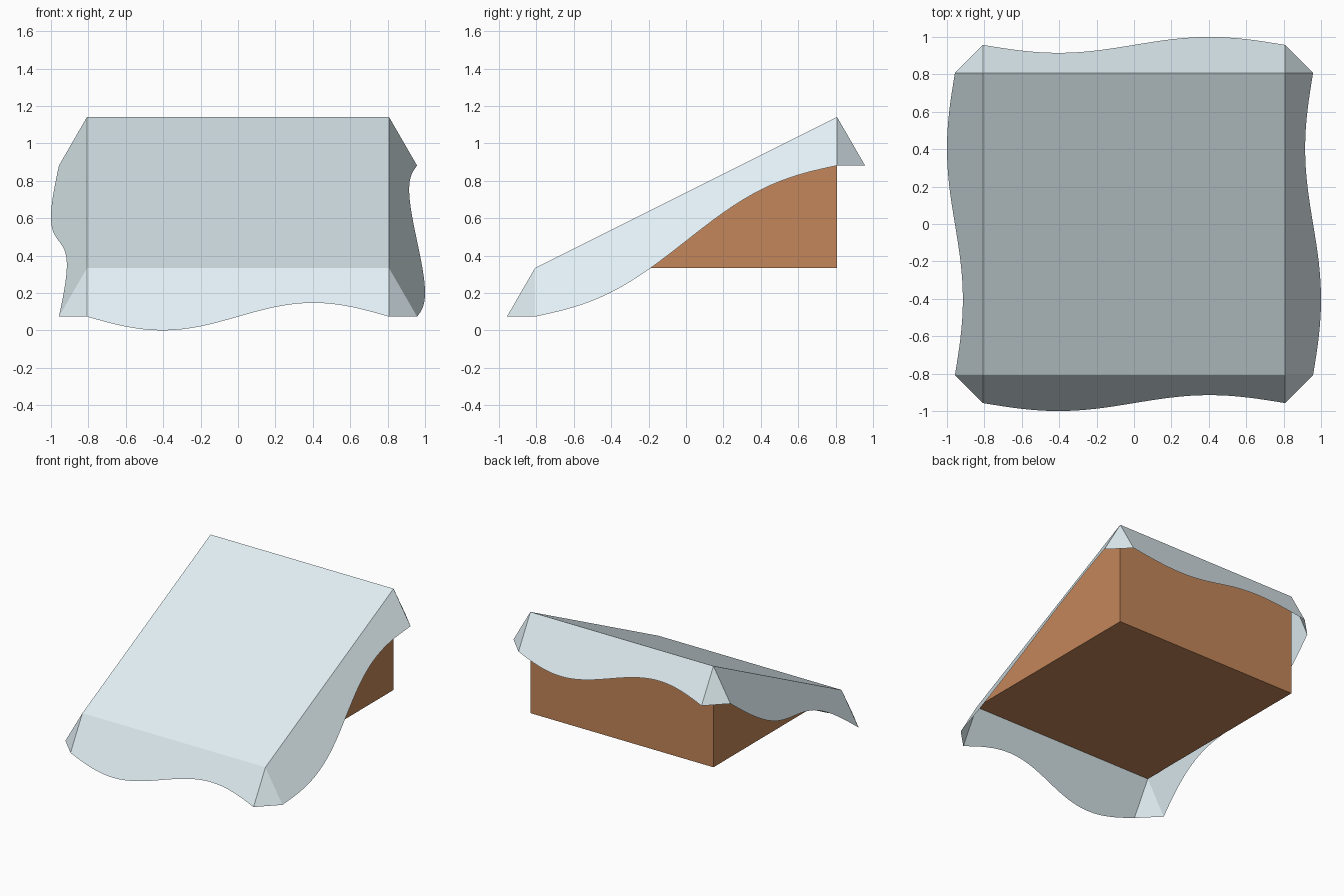
import bpy, bmesh, math
from mathutils import Vector

if "Cube" in bpy.data.objects:
    bpy.data.objects.remove(bpy.data.objects["Cube"])

S = 0.8075           # half width of the roof base
Z0 = 0.3335          # eave height of the wedge
DROP, AMP = 0.30, 0.085   # flap length and wave size along the flap
OUT, DOWN = math.sin(math.radians(30)), math.cos(math.radians(30))
SEG = 32


def slope_z(y):
    return Z0 + (y + S) / 2


def make_object(name, bm, color):
    me = bpy.data.meshes.new(name)
    bm.to_mesh(me)
    bm.free()
    mat = bpy.data.materials.new(name + "_colour")
    mat.diffuse_color = (*color, 1)
    mat.use_nodes = True
    mat.node_tree.nodes["Principled BSDF"].inputs["Base Color"].default_value = mat.diffuse_color
    me.materials.append(mat)
    ob = bpy.data.objects.new(name, me)
    bpy.context.collection.objects.link(ob)
    return ob


# Wedge body: triangular side profile extruded across x
bm = bmesh.new()
profile = [(-S, Z0), (S, Z0), (S, slope_z(S) - 0.003)]
base = bm.faces.new([bm.verts.new((-S, y, z)) for y, z in profile])
ext = bmesh.ops.extrude_face_region(bm, geom=[base])
bmesh.ops.translate(bm, vec=(2 * S, 0, 0),
                    verts=[v for v in ext["geom"] if isinstance(v, bmesh.types.BMVert)])
bmesh.ops.recalc_face_normals(bm, faces=bm.faces)
make_object("wedge_body", bm, (0.55, 0.24, 0.10))

# Cloth sheet: sloped top, four wavy flaps and four corner gussets
bm = bmesh.new()
xy = [Vector((-S, -S)), Vector((S, -S)), Vector((S, S)), Vector((-S, S))]
tops = [bm.verts.new((p.x, p.y, slope_z(p.y))) for p in xy]
bm.faces.new(tops)
hems = []
for i in range(4):
    a, b = xy[i], xy[(i + 1) % 4]
    along = (b - a).normalized()
    outward = Vector((along.y, -along.x))
    hem = []
    for k in range(SEG + 1):
        t = k / SEG
        p = a.lerp(b, t)
        d = DROP + AMP * math.sin(2 * math.pi * t)
        q = p + outward * d * OUT
        hem.append(bm.verts.new((q.x, q.y, slope_z(p.y) - d * DOWN)))
    bm.faces.new([tops[(i + 1) % 4], tops[i]] + hem)
    hems.append(hem)
for i in range(4):
    bm.faces.new([tops[i], hems[i - 1][-1], hems[i][0]])
make_object("cloth_cover", bm, (0.75, 0.86, 0.90))
